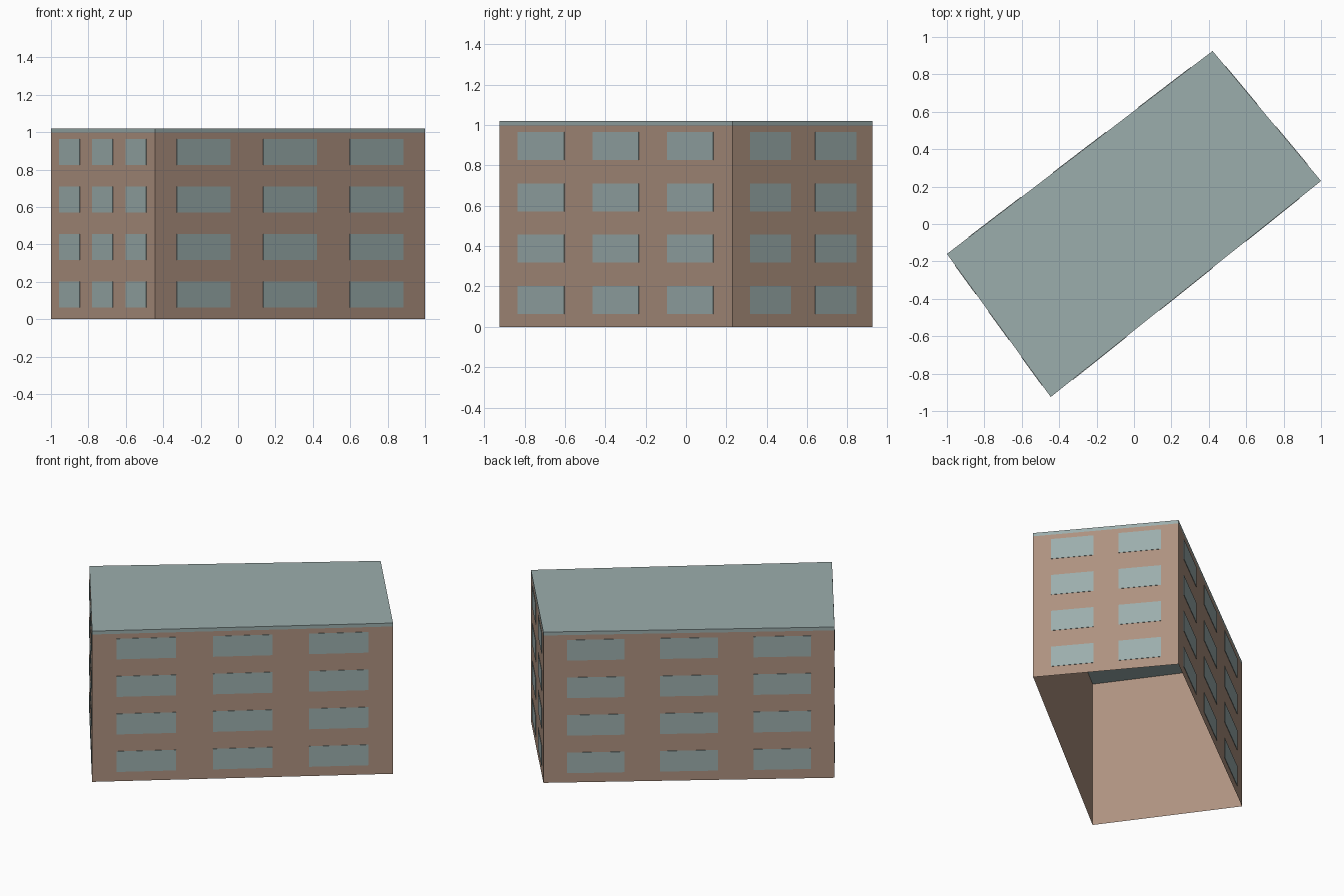
import bpy, bmesh
from mathutils import Vector, Matrix

cube = bpy.data.objects.get("Cube")
if cube:
    bpy.data.objects.remove(cube, do_unlink=True)


def material(name, rgb):
    m = bpy.data.materials.new(name)
    m.use_nodes = True
    m.diffuse_color = (*rgb, 1)
    bsdf = next(n for n in m.node_tree.nodes if n.type == 'BSDF_PRINCIPLED')
    bsdf.inputs["Base Color"].default_value = (*rgb, 1)
    return m


BROWN = material("brown_wall", (0.42, 0.285, 0.214))
TEAL = material("grey_teal", (0.33, 0.42, 0.415))


def finish(bm, name, mat):
    mesh = bpy.data.meshes.new(name)
    bm.to_mesh(mesh)
    bm.free()
    mesh.materials.append(mat)
    obj = bpy.data.objects.new(name, mesh)
    bpy.context.collection.objects.link(obj)
    return obj


# Footprint corners, counter-clockwise from the right end
LEFT_END, BACK = Vector((1, 0.23, 0)), Vector((0.42, 0.925, 0))
RIGHT_END, FRONT = Vector((-1, -0.16, 0)), Vector((-0.445, -0.925, 0))
CORNERS = [RIGHT_END, FRONT, LEFT_END, BACK]
WALL_TOP, ROOF_TOP = 0.997, 1.02
UP = Vector((0, 0, 1))


def prism(name, z0, z1, mat, capped):
    bm = bmesh.new()
    low = [bm.verts.new(c + UP * z0) for c in CORNERS]
    high = [bm.verts.new(c + UP * z1) for c in CORNERS]
    for i in range(4):
        j = (i + 1) % 4
        bm.faces.new((low[i], low[j], high[j], high[i]))
    if capped:
        bm.faces.new(high)
        bm.faces.new(low[::-1])
    return finish(bm, name, mat)


# Open-bottomed wall shell and thin flat roof
prism("walls", 0, WALL_TOP, BROWN, False)
prism("roof", WALL_TOP, ROOF_TOP, TEAL, True)

# Window plates: column centres and width as fractions of the wall length
THREE = ((0.18, 0.5, 0.82), 0.198)
TWO = ((0.27, 0.735), 0.292)
WINDOW_HEIGHT, ROWS, DEPTH = 0.139, 4, 0.003


def windows(name, start, end, layout):
    along = (end - start).normalized()
    out = along.cross(UP)
    length = (end - start).length
    centres, width = layout
    bm = bmesh.new()
    for row in range(ROWS):
        for c in centres:
            pos = start.lerp(end, c) + out * DEPTH / 2 + UP * (0.133 + 0.254 * row)
            frame = Matrix((along, out, UP)).transposed().to_4x4()
            size = Matrix.Diagonal((width * length, DEPTH * 0.8, WINDOW_HEIGHT, 1))
            bmesh.ops.create_cube(bm, size=1, matrix=Matrix.Translation(pos) @ frame @ size)
    bmesh.ops.recalc_face_normals(bm, faces=bm.faces)
    finish(bm, name, TEAL)


windows("right_end_windows", RIGHT_END, FRONT, THREE)
windows("front_windows", FRONT, LEFT_END, THREE)
windows("left_end_windows", LEFT_END, BACK, TWO)
windows("back_windows", BACK, RIGHT_END, THREE)
